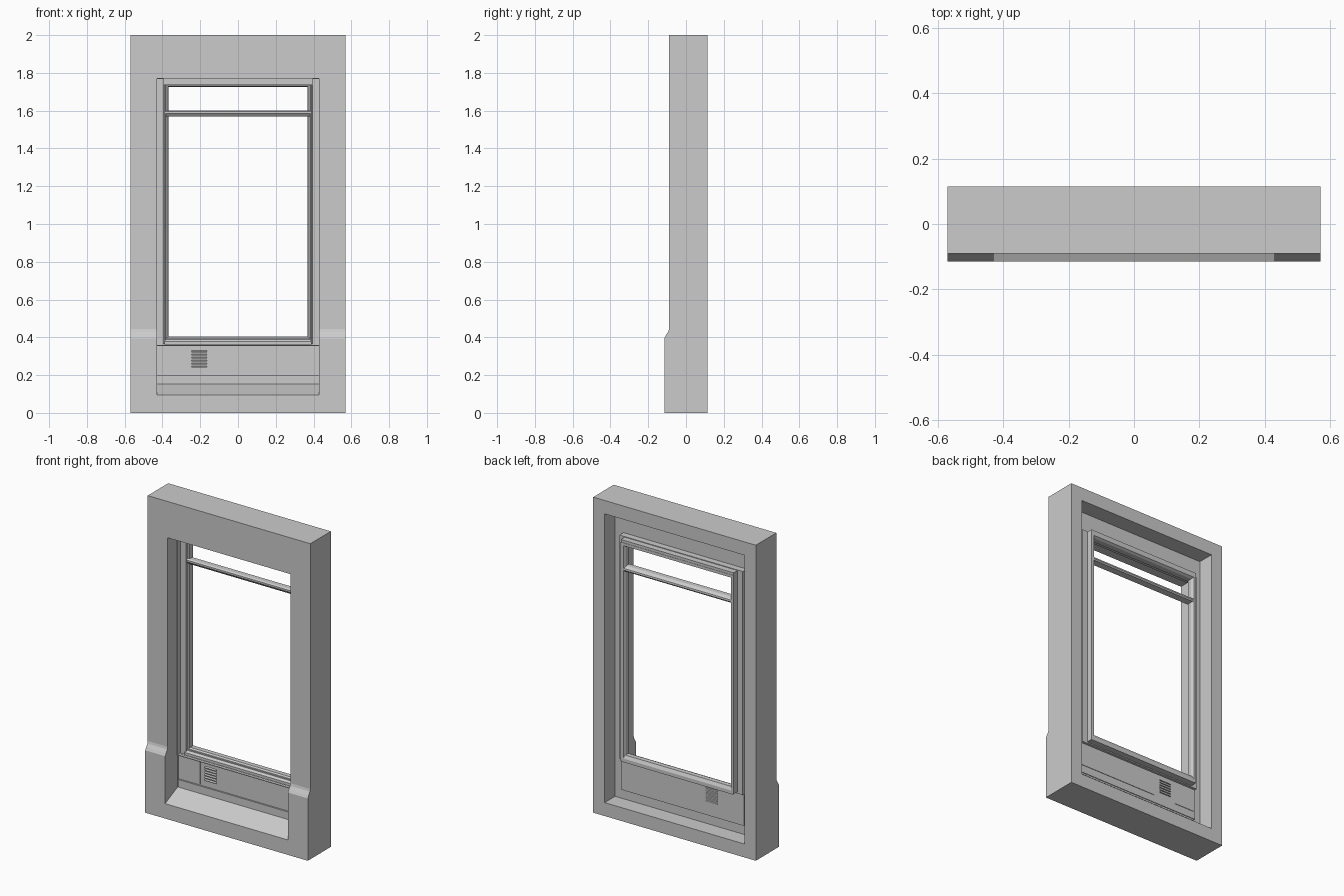
import bpy, bmesh

if "Cube" in bpy.data.objects:
    bpy.data.objects.remove(bpy.data.objects["Cube"])


def make(name, verts, faces):
    me = bpy.data.meshes.new(name)
    bm = bmesh.new()
    vs = [bm.verts.new(v) for v in verts]
    for f in faces:
        bm.faces.new([vs[i] for i in f])
    bmesh.ops.recalc_face_normals(bm, faces=bm.faces)
    bm.to_mesh(me)
    bm.free()
    ob = bpy.data.objects.new(name, me)
    bpy.context.collection.objects.link(ob)
    return ob


def extrude_x(name, profile, x0, x1):
    """Closed (y, z) profile extruded along x."""
    n = len(profile)
    verts = [(x, y, z) for x in (x0, x1) for y, z in profile]
    faces = [(i, (i + 1) % n, n + (i + 1) % n, n + i) for i in range(n)]
    faces += [tuple(range(n)), tuple(range(n, 2 * n))]
    return make(name, verts, faces)


def box(name, x0, x1, y0, y1, z0, z1):
    return extrude_x(name, [(y0, z0), (y1, z0), (y1, z1), (y0, z1)], x0, x1)


def ring(name, half, z0, z1, profile):
    """Closed (inset, y) profile swept round a rectangle with mitred corners."""
    verts, n = [], len(profile)
    for sx, sz in ((-1, 0), (1, 0), (1, 1), (-1, 1)):
        for d, y in profile:
            verts.append((sx * (half - d), y, z1 - d if sz else z0 + d))
    faces = []
    for c in range(4):
        a, b = c * n, ((c + 1) % 4) * n
        faces += [(a + i, a + (i + 1) % n, b + (i + 1) % n, b + i) for i in range(n)]
    return make(name, verts, faces)


def cut(target, cutter):
    cutter.hide_render = True
    m = target.modifiers.new("cut", 'BOOLEAN')
    m.operation, m.solver, m.object = 'DIFFERENCE', 'EXACT', cutter
    bpy.context.view_layer.objects.active = target
    bpy.ops.object.modifier_apply(modifier=m.name)
    bpy.data.objects.remove(cutter)


# Wall surround with thicker plinth at the bottom
wall = extrude_x("wall_surround", [
    (-0.115, 0), (0.115, 0), (0.115, 2), (-0.09, 2), (-0.09, 0.445),
    (-0.094, 0.43), (-0.107, 0.41), (-0.115, 0.395)], -0.57, 0.57)
# Recess at the back, then the opening with its sloping sill
cut(wall, box("recess_cutter", -0.49, 0.49, 0.01, 0.3, 0.085, 1.915))
cut(wall, extrude_x("opening_cutter", [
    (-0.2, 0.055), (0.1, 0.195), (0.1, 1.77), (-0.2, 1.77)], -0.43, 0.43))

# Outer window frame, set behind the wall opening
ring("outer_frame", 0.432, 0.355, 1.772, [
    (0, 0.005), (0.004, 0.005), (0.004, 0.034), (0.042, 0.034),
    (0.042, 0.05), (0, 0.05)])

# Deep inner frame with stepped moulding
ring("inner_frame", 0.395, 0.365, 1.752, [
    (0, 0.034), (0.005, 0.028), (0.012, 0.028), (0.014, 0.042),
    (0.024, 0.046), (0.026, 0.075), (0.018, 0.09), (0, 0.09)])

# Head rail box over the window at the back
box("head_box", -0.395, 0.395, 0.012, 0.088, 1.735, 1.768)

# Transom bar
extrude_x("transom", [
    (0.03, 1.585), (0.042, 1.57), (0.085, 1.572), (0.09, 1.58),
    (0.088, 1.59), (0.07, 1.602), (0.04, 1.602), (0.03, 1.596)], -0.385, 0.385)

# Bottom rail with a weathered slope
extrude_x("bottom_rail", [
    (0.022, 0.362), (0.09, 0.362), (0.09, 0.385), (0.08, 0.405),
    (0.05, 0.405), (0.022, 0.378)], -0.39, 0.39)

# Lower panel with raised side fields and lower skirting
box("lower_panel", -0.432, 0.432, 0.022, 0.034, 0.16, 0.36)
box("panel_skirting", -0.43, 0.43, 0.012, 0.03, 0.15, 0.2)
for x0, x1 in ((-0.425, -0.28), (-0.12, 0.425)):
    box("raised_field", x0, x1, 0.018, 0.037, 0.208, 0.35)

# Vent slats on both sides of the panel
for i in range(6):
    z = 0.24 + i * 0.016
    extrude_x("vent_slat", [
        (0.014, z), (0.04, z), (0.04, z + 0.004), (0.03, z + 0.009),
        (0.022, z + 0.009), (0.014, z + 0.004)], -0.245, -0.165)
